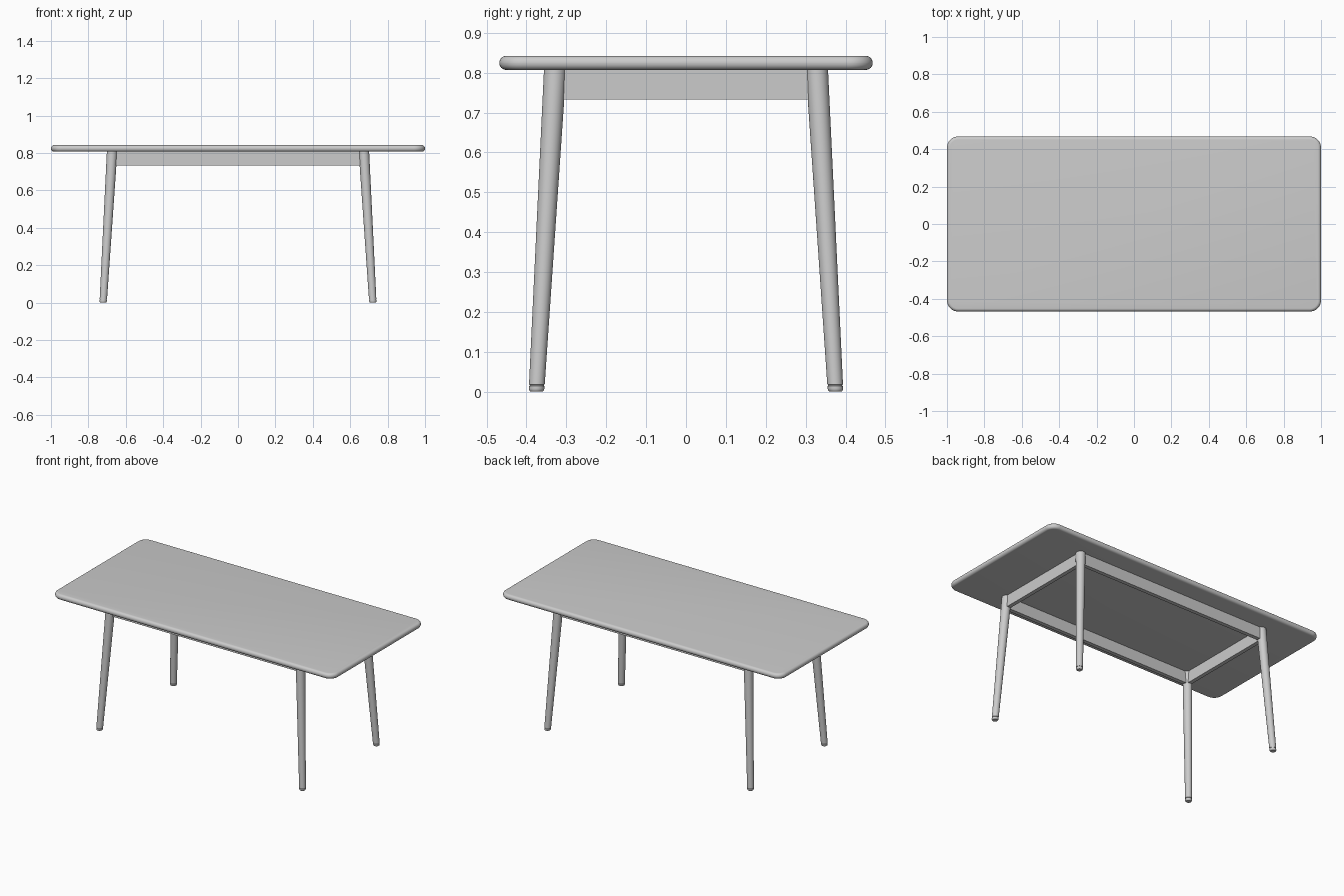
import bpy, bmesh, math
from mathutils import Matrix, Vector

cube = bpy.data.objects.get("Cube")
if cube:
    bpy.data.objects.remove(cube, do_unlink=True)

grey = bpy.data.materials.new("light_grey")
grey.use_nodes = True
grey.diffuse_color = (0.6, 0.6, 0.6, 1)
grey.node_tree.nodes["Principled BSDF"].inputs["Base Color"].default_value = (0.6, 0.6, 0.6, 1)


def finish(name, bm, angle=35):
    """Turn a bmesh into a smooth-shaded object with sharp edges kept."""
    bmesh.ops.recalc_face_normals(bm, faces=bm.faces[:])
    mesh = bpy.data.meshes.new(name)
    bm.to_mesh(mesh)
    bm.free()
    mesh.materials.append(grey)
    obj = bpy.data.objects.new(name, mesh)
    bpy.context.collection.objects.link(obj)
    bpy.ops.object.select_all(action="DESELECT")
    obj.select_set(True)
    bpy.context.view_layer.objects.active = obj
    bpy.ops.object.shade_smooth_by_angle(angle=math.radians(angle))
    return obj


def box(size, centre):
    bm = bmesh.new()
    matrix = Matrix.Translation(centre) @ Matrix.Diagonal((*size, 1))
    bmesh.ops.create_cube(bm, size=1, matrix=matrix)
    return bm


# Tabletop: rounded corners, then a rounded rim
TOP, UNDER = 0.842, 0.807
bm = box((2, 0.936, TOP - UNDER), (0, 0, (TOP + UNDER) / 2))
corners = [e for e in bm.edges if abs(e.verts[0].co.z - e.verts[1].co.z) > 0.01]
bmesh.ops.bevel(bm, geom=corners, offset=0.06, segments=10, profile=0.5, affect="EDGES")
rim = [e for e in bm.edges if abs(e.verts[0].co.z - e.verts[1].co.z) < 0.001]
bmesh.ops.bevel(bm, geom=rim, offset=0.0168, segments=6, profile=0.5, affect="EDGES")
finish("tabletop", bm)

# Legs: tapered, splayed outwards, with a grooved foot; (height, radius) rings
LEG_TOP, LEG_FOOT = Vector((0.673, 0.328)), Vector((0.721, 0.375))
PROFILE = [(0, 0.015), (0.003, 0.018), (0.007, 0.0195), (0.014, 0.0195),
           (0.015, 0.0175), (0.017, 0.0175), (0.018, 0.0197), (0.81, 0.028)]
SIDES = 32


def leg(name, sx, sy):
    bm = bmesh.new()
    rings = []
    for z, r in PROFILE:
        c = LEG_FOOT.lerp(LEG_TOP, z / 0.81)
        turns = [2 * math.pi * i / SIDES for i in range(SIDES)]
        rings.append([bm.verts.new((sx * (c.x + r * math.cos(a)),
                                    sy * (c.y + r * math.sin(a)), z)) for a in turns])
    for low, high in zip(rings, rings[1:]):
        for i in range(SIDES):
            j = (i + 1) % SIDES
            bm.faces.new((low[i], low[j], high[j], high[i]))
    bm.faces.new(rings[0])
    bm.faces.new(rings[-1])
    finish(name, bm)


for side, sx in (("left", 1), ("right", -1)):
    for end, sy in (("front", -1), ("back", 1)):
        leg(f"{end}_{side}_leg", sx, sy)

# Apron rails running between the leg tops
RAIL, LOW, HIGH = 0.025, 0.733, 0.809
mid, tall = (LOW + HIGH) / 2, HIGH - LOW
for name, s in (("front", -1), ("back", 1)):
    finish(f"{name}_apron", box((1.346, RAIL, tall), (0, s * 0.33, mid)))
for name, s in (("left", 1), ("right", -1)):
    finish(f"{name}_apron", box((RAIL, 0.656, tall), (s * 0.675, 0, mid)))
